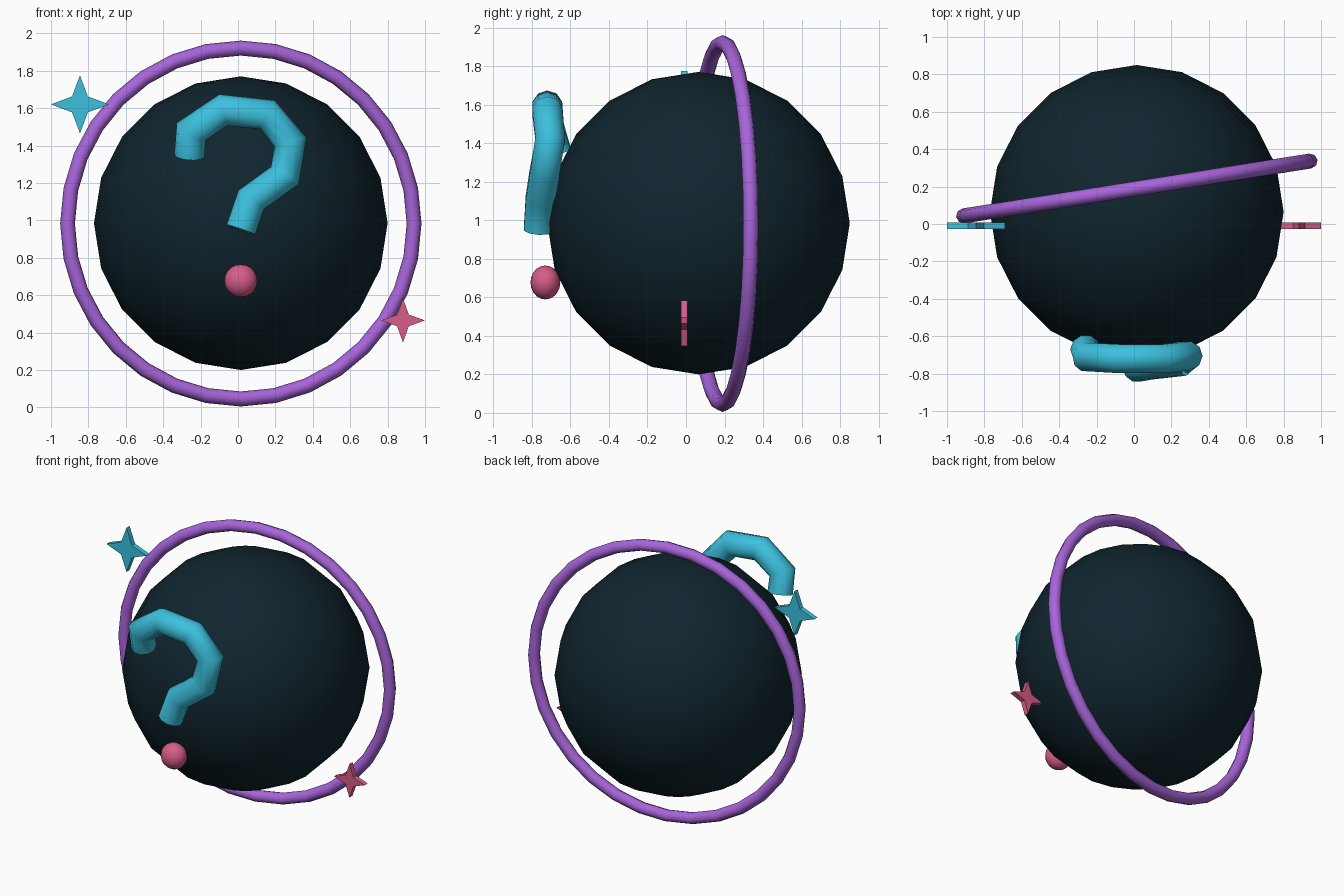
import bpy, bmesh, math
from mathutils import Vector

if "Cube" in bpy.data.objects:
    bpy.data.objects.remove(bpy.data.objects["Cube"])


def material(name, rgb):
    m = bpy.data.materials.new(name)
    m.diffuse_color = (*rgb, 1)
    m.use_nodes = True
    m.node_tree.nodes["Principled BSDF"].inputs["Base Color"].default_value = m.diffuse_color
    return m


DARK = material("dark teal", (0.005, 0.018, 0.027))
CYAN = material("cyan", (0.045, 0.53, 0.73))
PURPLE = material("purple", (0.39, 0.13, 0.70))
PINK = material("pink", (0.68, 0.11, 0.25))


def finish(name, mat, smooth=True):
    ob = bpy.context.object
    ob.name = name
    ob.data.materials.append(mat)
    if smooth:
        bpy.ops.object.shade_smooth_by_angle(angle=math.radians(50))
    return ob


def mesh_object(name, bm, mat, smooth):
    bmesh.ops.recalc_face_normals(bm, faces=bm.faces)
    me = bpy.data.meshes.new(name)
    bm.to_mesh(me)
    bm.free()
    ob = bpy.data.objects.new(name, me)
    bpy.context.collection.objects.link(ob)
    bpy.ops.object.select_all(action='DESELECT')
    ob.select_set(True)
    bpy.context.view_layer.objects.active = ob
    return finish(name, mat, smooth)


def tube(name, points, radius, sides, mat):
    """Sweep a round section along a path, mitred at the bends, with end caps."""
    pts = [Vector(p) for p in points]
    bm = bmesh.new()
    rings = []
    for i, p in enumerate(pts):
        a = (p - pts[i - 1]).normalized() if i else None
        b = (pts[i + 1] - p).normalized() if i < len(pts) - 1 else None
        t = ((a or b) + (b or a)).normalized()
        mitre = 1 / max(t.dot(a or b), 0.6)
        side = t.cross(Vector((0, 1, 0))).normalized()
        depth = side.cross(t).normalized()
        ring = []
        for k in range(sides):
            ang = 2 * math.pi * k / sides
            ring.append(bm.verts.new(p + side * (radius * mitre * math.cos(ang))
                                     + depth * (radius * math.sin(ang))))
        rings.append(ring)
    for r, s in zip(rings, rings[1:]):
        for k in range(sides):
            j = (k + 1) % sides
            bm.faces.new((r[k], r[j], s[j], s[k]))
    bm.faces.new(rings[0])
    bm.faces.new(rings[-1])
    return mesh_object(name, bm, mat, True)


def star(name, x, z, outer, inner, mat):
    """Flat four-pointed star plate facing the front."""
    bm = bmesh.new()
    verts = []
    for k in range(8):
        r = inner if k % 2 else outer
        a = k * math.pi / 4
        verts.append(bm.verts.new((x + r * math.cos(a), -0.027, z + r * math.sin(a))))
    face = bm.faces.new(verts)
    ext = bmesh.ops.extrude_face_region(bm, geom=[face], use_keep_orig=True)
    new = [v for v in ext["geom"] if isinstance(v, bmesh.types.BMVert)]
    bmesh.ops.translate(bm, verts=new, vec=(0, 0.034, 0))
    return mesh_object(name, bm, mat, False)


# Large dark globe
bpy.ops.mesh.primitive_uv_sphere_add(segments=20, ring_count=10, radius=0.785,
                                     location=(0.015, 0.065, 0.985))
finish("globe", DARK)

# Upright orbit ring, turned slightly about the vertical
bpy.ops.mesh.primitive_torus_add(major_segments=32, minor_segments=8,
                                 major_radius=0.938, minor_radius=0.04,
                                 location=(0.015, 0.19, 0.983),
                                 rotation=(math.pi / 2, 0, math.radians(9)))
finish("orbit_ring", PURPLE)

# Hooked tube on the front of the globe
tube("hook_tube", [(-0.26, -0.67, 1.345), (-0.25, -0.71, 1.475), (-0.08, -0.72, 1.59),
                   (0.155, -0.72, 1.565), (0.28, -0.705, 1.42), (0.25, -0.735, 1.24),
                   (0.07, -0.755, 1.11), (0.015, -0.765, 0.95)], 0.081, 10, CYAN)

# Dot below the hook, slightly flattened in depth
bpy.ops.mesh.primitive_uv_sphere_add(segments=16, ring_count=10, radius=0.088,
                                     location=(0.015, -0.73, 0.677))
bpy.context.object.scale = (1, 0.88, 1)
finish("hook_dot", PINK)

# Sparkles beside the globe
star("large_sparkle", -0.845, 1.62, 0.155, 0.06, CYAN)
star("small_sparkle", 0.882, 0.465, 0.118, 0.044, PINK)
